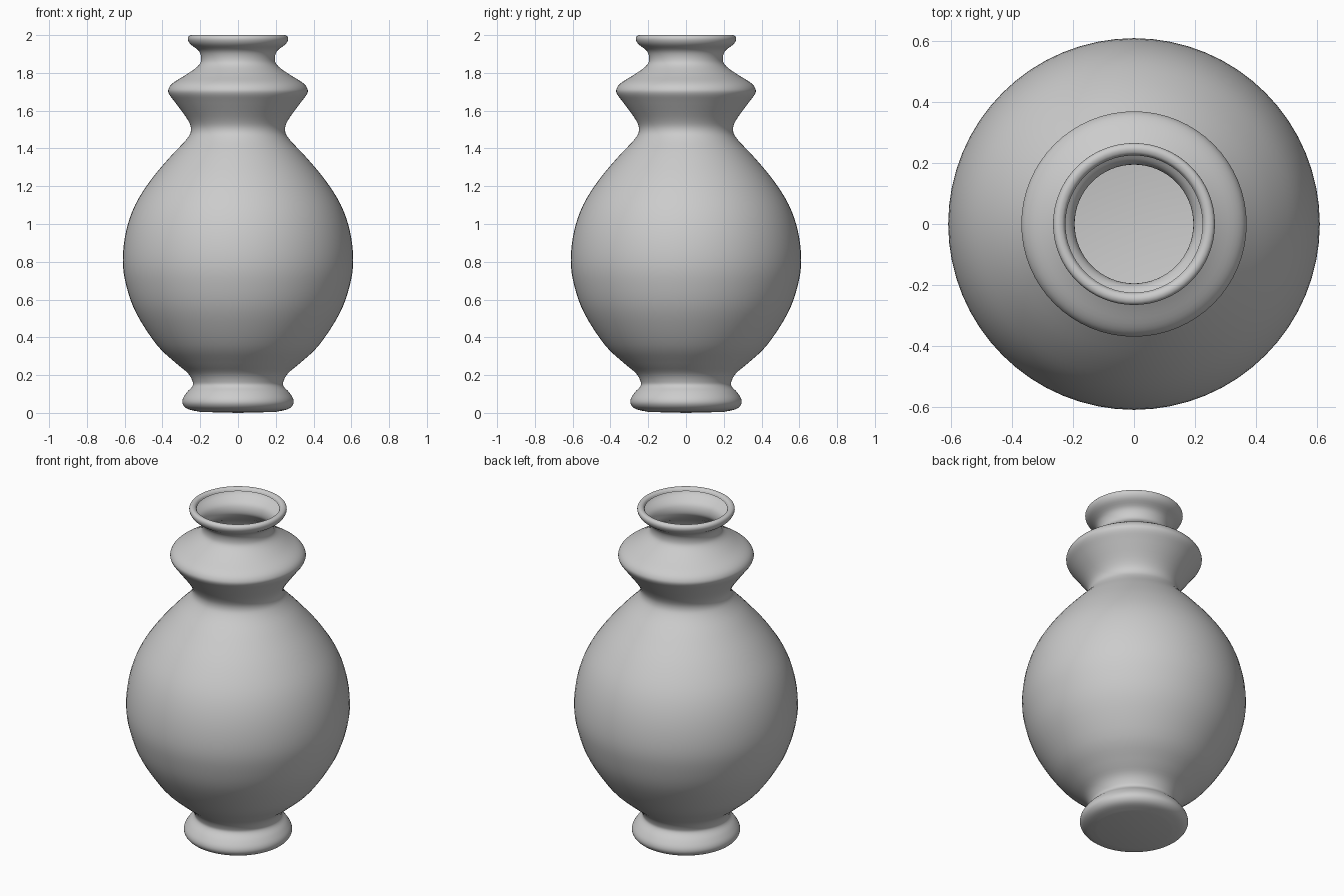
import bpy, bmesh, math
from mathutils import Vector

if "Cube" in bpy.data.objects:
    bpy.data.objects.remove(bpy.data.objects["Cube"])

SEGMENTS = 64
STEPS = 4

# Outer profile (radius, height) from foot to rolled lip
profile = [
    (0.20, 0.005), (0.265, 0.02), (0.292, 0.045), (0.292, 0.075), (0.27, 0.11),
    (0.242, 0.14), (0.24, 0.165), (0.265, 0.21), (0.33, 0.265), (0.43, 0.36),
    (0.54, 0.53), (0.593, 0.68), (0.61, 0.81), (0.593, 0.96), (0.545, 1.10),
    (0.46, 1.235), (0.355, 1.36), (0.275, 1.445), (0.249, 1.495), (0.265, 1.55),
    (0.33, 1.64), (0.366, 1.69), (0.366, 1.72), (0.34, 1.75), (0.275, 1.79),
    (0.213, 1.835), (0.195, 1.87), (0.206, 1.915), (0.25, 1.95), (0.265, 1.975),
    (0.262, 1.993), (0.248, 2.0), (0.233, 1.995), (0.225, 1.982),
]


def smooth(points, steps):
    """Catmull-Rom curve through the points."""
    p = [Vector(q) for q in points]
    p = [2 * p[0] - p[1]] + p + [2 * p[-1] - p[-2]]
    out = []
    for a, b, c, d in zip(p, p[1:], p[2:], p[3:]):
        for i in range(steps):
            t = i / steps
            out.append(0.5 * (2 * b + (c - a) * t + (2 * a - 5 * b + 4 * c - d) * t * t
                              + (3 * b - a - 3 * c + d) * t ** 3))
    return out + [p[-2]]


# Vase body: lathe the profile into a thin shell
bm = bmesh.new()
rings = []
for r, z in smooth(profile, STEPS):
    rings.append([bm.verts.new((r * math.cos(2 * math.pi * k / SEGMENTS),
                                r * math.sin(2 * math.pi * k / SEGMENTS), min(z, 2.0)))
                  for k in range(SEGMENTS)])
for low, high in zip(rings, rings[1:]):
    for k in range(SEGMENTS):
        n = (k + 1) % SEGMENTS
        bm.faces.new((low[k], low[n], high[n], high[k]))

# Base disc, fanned from its centre
centre = bm.verts.new((0, 0, 0))
for k in range(SEGMENTS):
    bm.faces.new((centre, rings[0][(k + 1) % SEGMENTS], rings[0][k]))

mesh = bpy.data.meshes.new("vase")
bm.to_mesh(mesh)
bm.free()
vase = bpy.data.objects.new("vase", mesh)
bpy.context.collection.objects.link(vase)
for poly in mesh.polygons:
    poly.use_smooth = True
